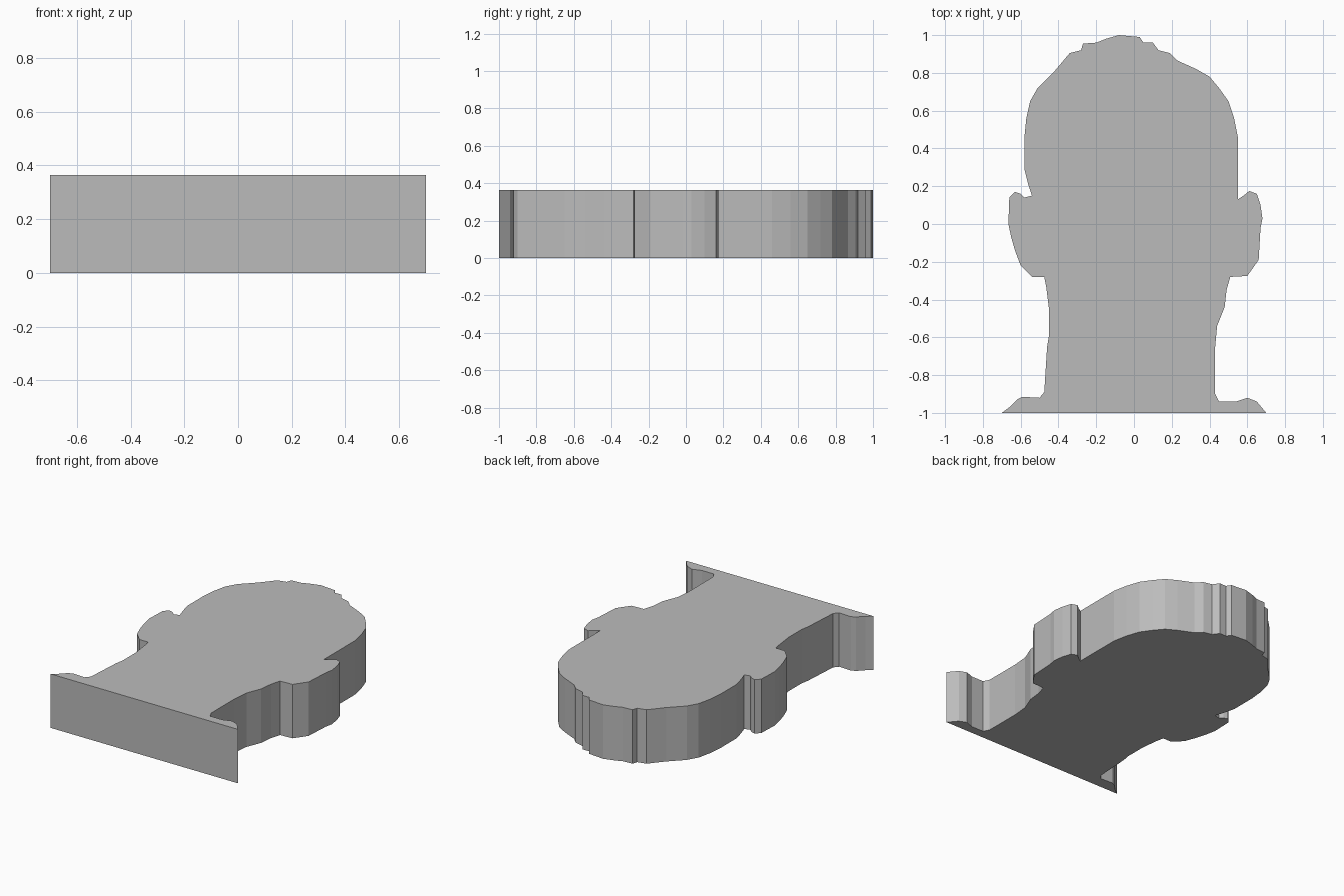
import bpy
import bmesh

THICKNESS = 0.364

# Outline of the flat bust, seen from above: left edge runs upwards
left_edge = [
    (-0.70, -1.0), (-0.66, -0.97), (-0.62, -0.93), (-0.59, -0.915), (-0.50, -0.92),
    (-0.475, -0.89), (-0.46, -0.65), (-0.45, -0.59), (-0.45, -0.45), (-0.465, -0.33),
    (-0.475, -0.28), (-0.54, -0.28), (-0.60, -0.22), (-0.63, -0.14), (-0.65, -0.07),
    (-0.665, 0.0), (-0.66, 0.14), (-0.63, 0.17), (-0.60, 0.16), (-0.58, 0.14),
    (-0.54, 0.15), (-0.56, 0.21), (-0.58, 0.29), (-0.58, 0.46), (-0.57, 0.56),
    (-0.55, 0.65), (-0.51, 0.72), (-0.42, 0.81), (-0.34, 0.905), (-0.28, 0.92),
    (-0.27, 0.955), (-0.20, 0.96), (-0.15, 0.98), (-0.08, 1.0),
]
# Right edge runs downwards
right_edge = [
    (0.03, 0.99), (0.05, 0.96), (0.10, 0.96), (0.13, 0.92), (0.19, 0.905),
    (0.23, 0.865), (0.33, 0.82), (0.40, 0.78), (0.45, 0.72), (0.50, 0.65),
    (0.53, 0.56), (0.55, 0.46), (0.55, 0.13), (0.58, 0.15), (0.61, 0.175),
    (0.65, 0.16), (0.67, 0.10), (0.68, 0.03), (0.67, -0.02), (0.66, -0.19),
    (0.60, -0.275), (0.51, -0.28), (0.49, -0.35), (0.48, -0.44), (0.44, -0.54),
    (0.43, -0.65), (0.43, -0.90), (0.45, -0.94), (0.54, -0.94), (0.60, -0.92),
    (0.65, -0.94), (0.70, -1.0),
]

# Head-and-shoulders slab: fill the outline and pull it straight up
bm = bmesh.new()
base = bm.faces.new([bm.verts.new((x, y, 0)) for x, y in left_edge + right_edge])
top = bmesh.ops.extrude_face_region(bm, geom=[base], use_keep_orig=True)
bmesh.ops.translate(bm, vec=(0, 0, THICKNESS),
                    verts=[g for g in top["geom"] if isinstance(g, bmesh.types.BMVert)])
bmesh.ops.recalc_face_normals(bm, faces=bm.faces[:])
mesh = bpy.data.meshes.new("bust_slab")
bm.to_mesh(mesh)
bm.free()

# One plain grey over the whole slab
grey = bpy.data.materials.new("plain grey")
grey.diffuse_color = (0.5, 0.5, 0.5, 1)
mesh.materials.append(grey)
bust = bpy.data.objects.new("bust_slab", mesh)
bpy.context.collection.objects.link(bust)
